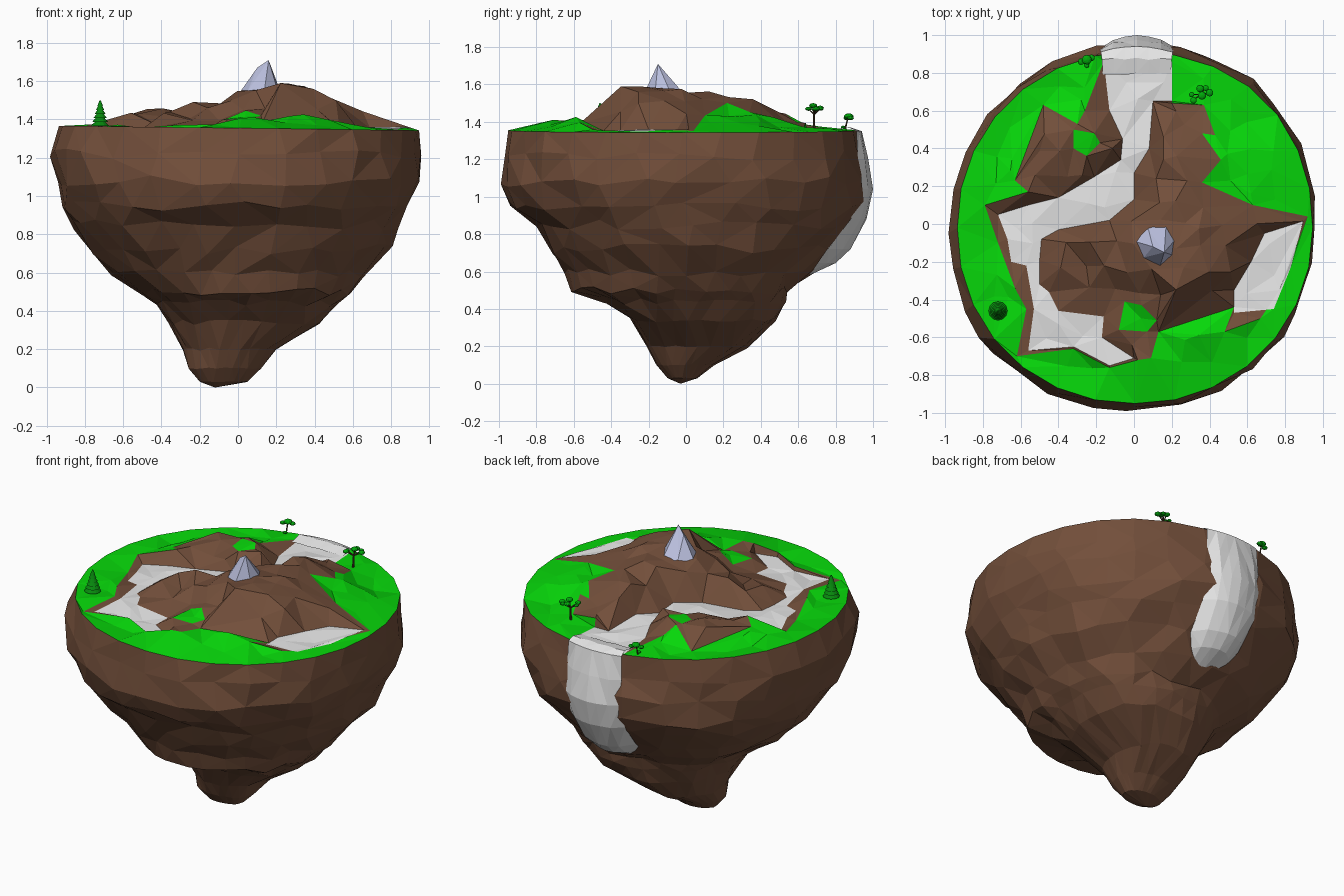
import bpy, bmesh, math, random
from mathutils import Vector, geometry

if "Cube" in bpy.data.objects:
    bpy.data.objects.remove(bpy.data.objects["Cube"])

random.seed(7)


def material(name, rgb):
    m = bpy.data.materials.new(name)
    m.diffuse_color = (*rgb, 1)
    m.use_nodes = True
    m.node_tree.nodes["Principled BSDF"].inputs["Base Color"].default_value = m.diffuse_color
    return m


ROCK = material("brown_rock", (0.17, 0.078, 0.043))
GRASS = material("bright_grass", (0.002, 0.68, 0.003))
WATER = material("pale_water", (0.8, 0.8, 0.8))
SNOW = material("blue_snow", (0.50, 0.53, 0.74))
LEAF = material("leaf_green", (0.0, 0.40, 0.003))
PINE = material("pine_green", (0.002, 0.25, 0.004))
BARK = material("dark_bark", (0.07, 0.045, 0.02))


def make_object(name, verts, faces, mats):
    me = bpy.data.meshes.new(name)
    me.from_pydata([tuple(v) for v in verts], [], faces)
    for m in mats:
        me.materials.append(m)
    bm = bmesh.new()
    bm.from_mesh(me)
    bmesh.ops.triangulate(bm, faces=[f for f in bm.faces if len(f.verts) == 4])
    bm.to_mesh(me)
    bm.free()
    ob = bpy.data.objects.new(name, me)
    bpy.context.collection.objects.link(ob)
    return ob


# Rock body: stacked irregular rings, (height, x min, x max, y min, y max)
N = 28
RINGS = [(1.35, -.935, .945, -.95, .91), (1.22, -.98, .97, -.97, .935),
         (1.08, -.955, .96, -1.0, .965), (.95, -.925, .90, -.95, .95),
         (.85, -.87, .86, -.81, .88), (.72, -.76, .80, -.73, .77),
         (.60, -.66, .66, -.66, .69), (.50, -.49, .59, -.62, .55),
         (.44, -.43, .53, -.43, .53), (.34, -.36, .43, -.30, .48),
         (.20, -.29, .20, -.21, .34), (.10, -.26, .12, -.16, .15),
         (.03, -.20, .05, -.10, .06)]


def lobe(a, degrees, width):
    d = (math.degrees(a) - degrees + 180) % 360 - 180
    return math.exp(-(d / width) ** 2)


body = []
for k, (z, x0, x1, y0, y1) in enumerate(RINGS):
    for i in range(N):
        a = 2 * math.pi * (i + (0 if k == 0 else random.uniform(-.25, .25) * min(1, z * 1.5))) / N
        r = 1 if k == 0 else random.uniform(.978, 1.012)
        # fuller shoulders on the diagonals, and a knob at the front left
        r += .01 * abs(math.sin(2 * a)) + (.09 if 7 <= k <= 9 else .02) * lobe(a, 45, 25)
        r += (.05 if 4 <= k <= 9 else .005) * lobe(a, 225, 25)
        r += .035 * lobe(a, 213, 12) * (k in (1, 2, 3))
        dz = -.012 * math.cos(a) + .005 if k == 0 else random.uniform(-.028, .028) * min(1, z * 1.5)
        body.append(Vector(((x0 + x1) / 2 + (x1 - x0) / 2 * r * math.cos(a),
                            (y0 + y1) / 2 + (y1 - y0) / 2 * r * math.sin(a), z + dz)))
rim = [v.copy() for v in body[:N]]
body.append(Vector((-.12, -.03, 0)))
faces = [(k * N + i, (k + 1) * N + i, (k + 1) * N + (i + 1) % N, k * N + (i + 1) % N)
         for k in range(len(RINGS) - 1) for i in range(N)]
last = (len(RINGS) - 1) * N
faces += [(last + i, len(body) - 1, last + (i + 1) % N) for i in range(N)]
make_object("rock_body", body, faces, [ROCK])

# Ground regions in plan
HIGHLAND = [(-.16, .86), (-.26, .6), (-.3, .53), (-.48, .63), (-.63, .23), (-.56, .17),
            (-.79, .1), (-.72, -.1), (-.63, -.34), (-.57, -.45), (-.62, -.7), (-.32, -.66),
            (-.13, -.76), (.02, -.72), (.09, -.71), (.13, -.57), (.53, -.44), (.48, -.57),
            (.67, -.5), (.77, -.35), (.92, .04), (.63, .1), (.36, .22), (.46, .34),
            (.36, .48), (.43, .47), (.37, .63), (.2, .64), (.2, .86)]
RIVER = [(-.16, .86), (-.13, .6), (-.06, .45), (-.07, .34), (-.21, .25), (-.4, .14),
         (-.56, .1), (-.72, .05), (-.67, -.08), (-.65, -.2), (-.57, -.22), (-.53, -.45),
         (-.56, -.67), (-.32, -.65), (-.13, -.75), (0, -.71), (-.17, -.6), (-.16, -.49),
         (-.4, -.46), (-.45, -.36), (-.5, -.32), (-.5, -.19), (-.49, -.08), (-.4, -.03),
         (-.13, .02), (0, .13), (0, .27), (.08, .4), (.1, .65), (.2, .65), (.2, .86)]
POND = [(.895, .015), (.69, -.05), (.62, -.2), (.53, -.35), (.53, -.47), (.74, -.45), (.83, -.23)]
PATCHES = [[(-.32, .5), (-.21, .48), (-.18, .43), (-.25, .36), (-.32, .4)],
           [(-.05, -.41), (.04, -.43), (.12, -.51), (.07, -.57), (-.08, -.56)]]

# Terrain height controls: (x, y, height)
HILLS = [(.22, -.28, 1.61), (.12, -.1, 1.57), (.3, -.1, 1.58), (.38, -.2, 1.57), (.5, -.1, 1.51),
         (.6, 0, 1.44), (.02, -.15, 1.54), (-.12, -.13, 1.49), (-.25, -.1, 1.48),
         (-.4, -.11, 1.44), (-.25, -.27, 1.41), (-.2, -.4, 1.36), (.1, -.42, 1.44),
         (.2, -.55, 1.39), (.4, -.42, 1.44), (.2, .1, 1.56), (.38, .2, 1.51), (.25, .3, 1.54),
         (.2, .45, 1.47), (.3, .6, 1.38), (.1, .2, 1.48), (-.45, .42, 1.46), (-.25, .42, 1.45),
         (-.3, .3, 1.42), (-.55, .35, 1.43), (-.15, .65, 1.38), (.3, -.62, 1.42), (.7, -.2, 1.34),
         (.72, .25, 1.4), (.6, .6, 1.34), (-.7, .4, 1.36), (-.5, .75, 1.35), (-.8, -.1, 1.35),
         (-.72, -.46, 1.35), (-.3, -.85, 1.34), (.6, -.65, 1.34), (.3, -.85, 1.34),
         (.55, .25, 1.42), (-.05, -.5, 1.39)]


def inside(p, poly):
    hit = False
    for (ax, ay), (bx, by) in zip(poly, poly[1:] + poly[:1]):
        if (ay > p[1]) != (by > p[1]) and p[0] < (bx - ax) * (p[1] - ay) / (by - ay) + ax:
            hit = not hit
    return hit


def edge_distance(p, poly):
    best = 9
    for a, b in zip(poly, poly[1:] + poly[:1]):
        a, b = Vector(a), Vector(b)
        t = max(0, min(1, (p - a).dot(b - a) / (b - a).length_squared))
        best = min(best, (p - a - (b - a) * t).length)
    return best


def height(p):
    d = edge_distance(p, outline)
    if d < .004:
        return min(rim, key=lambda v: (v.xy - p).length).z
    ws = [(1 / ((p[0] - x) ** 2 + (p[1] - y) ** 2 + .0004) ** 1.8, h) for x, y, h in HILLS]
    h = sum(w * v for w, v in ws) / sum(w for w, v in ws) + random.uniform(-.012, .012)
    h = 1.345 + (h - 1.345) * min(1, d / .22)
    if any(inside(p, w) or edge_distance(p, w) < .004 for w in (RIVER, POND)):
        h = min(h, 1.35 + random.uniform(-.01, .012))
    return max(h, 1.335)


# Terrain: triangulate the regions together with scattered points
outline = [(v.x, v.y) for v in rim]
loops = [outline, HIGHLAND, RIVER, POND] + PATCHES
pts, edges = [], []
for loop in loops:
    s = len(pts)
    pts += [Vector(p) for p in loop]
    edges += [(s + i, s + (i + 1) % len(loop)) for i in range(len(loop))]
for gx in range(-7, 8):
    for gy in range(-7, 8):
        p = Vector((gx * .125 + random.uniform(-.04, .04), gy * .125 + random.uniform(-.04, .04)))
        if p.length < .86 and min(edge_distance(p, l) for l in loops) > .04:
            pts.append(p)
v2, _, tris, *_ = geometry.delaunay_2d_cdt(pts, edges, [], 0, 1e-4)
terrain = make_object("terrain", [(p.x, p.y, height(p)) for p in v2],
                      [tuple(t) for t in tris], [ROCK, GRASS, WATER])
for f in terrain.data.polygons:
    c = f.center
    if inside(c, RIVER) or inside(c, POND):
        f.material_index = 2
    elif not inside(c, HIGHLAND) or any(inside(c, q) for q in PATCHES):
        f.material_index = 1

# Waterfall: arched sections swept over the back edge (y, z, half width, edge drop)
PATH = [(.80, 1.352, .18, 0), (.88, 1.37, .185, 0), (.94, 1.35, .19, .02), (.975, 1.2, .195, .05),
        (1.0, 1.04, .195, .06), (.965, .88, .195, .08), (.88, .72, .185, .12),
        (.80, .645, .16, .13), (.67, .585, .13, .1)]
fall, M = [], 7
for y, z, w, drop in PATH:
    for j in range(M):
        u = j / (M - 1) * 2 - 1
        bump = random.uniform(0, .012) if abs(u) > .1 else 0
        fall.append((.015 + u * w, y - drop * abs(u) ** 3 - bump, z))
make_object("waterfall", fall, [(k * M + j, k * M + j + 1, (k + 1) * M + j + 1, (k + 1) * M + j)
            for k in range(len(PATH) - 1) for j in range(M - 1)], [WATER])

# Snowy summit: irregular pyramid with a secondary shoulder
snow = [(.16, -.15, 1.71)]
for i in range(7):
    a = 2 * math.pi * i / 7 + .3
    r = .125 if i % 2 else .1
    snow.append((.125 + r * math.cos(a), -.11 + r * math.sin(a), 1.55 - .02 * (i % 2)))
snow += [(.10, -.12, 1.67)]
make_object("snow_summit", snow, [(8 if i in (2, 3) else 0, i + 1, (i + 1) % 7 + 1) for i in range(7)]
            + [(0, 3, 8), (0, 8, 5)], [SNOW])


def cone(name, loc, r1, r2, h, mat, sides=10):
    bpy.ops.mesh.primitive_cone_add(vertices=sides, radius1=r1, radius2=r2, depth=h,
                                    location=(loc[0], loc[1], loc[2] + h / 2))
    bpy.context.object.name = name
    bpy.context.object.data.materials.append(mat)


def branch(name, a, b, r):
    a, b = Vector(a), Vector(b)
    cone(name, (0, 0, 0), r, r * .7, (b - a).length, BARK, 6)
    ob = bpy.context.object
    ob.location = (a + b) / 2
    ob.rotation_euler = (b - a).to_track_quat('Z', 'Y').to_euler()


def leaves(name, loc, r):
    bpy.ops.mesh.primitive_ico_sphere_add(subdivisions=2, radius=r, location=loc)
    bpy.context.object.name = name
    bpy.context.object.scale = (1, 1, .6)
    bpy.context.object.data.materials.append(LEAF)


# Pine tree: stacked tiers
cone("pine_trunk", (-.72, -.46, 1.34), .012, .01, .05, BARK, 8)
for i in range(6):
    cone("pine_tier", (-.72, -.46, 1.365 + i * .021), .05 - i * .007, .018 - i * .003, .03, PINE, 12)

# Broadleaf tree with several crowns
root, fork = (.345, .685, 1.335), (.35, .685, 1.44)
branch("tree_trunk", root, fork, .008)
for dx, dy, dz, r in [(-.035, -.03, .03, .018), (.05, .01, .03, .02), (0, .032, .035, .02),
                      (.01, -.005, .047, .022), (-.045, .0, .025, .014), (.03, .035, .03, .016)]:
    tip = (fork[0] + dx, fork[1] + dy, fork[2] + dz)
    branch("tree_branch", fork, tip, .004)
    leaves("tree_crown", tip, r)

# Small tree beside the waterfall
branch("small_trunk", (-.25, .845, 1.34), (-.25, .868, 1.43), .005)
leaves("small_crown", (-.25, .87, 1.43), .026)
leaves("small_crown", (-.225, .88, 1.42), .018)
leaves("small_crown", (-.28, .86, 1.42), .018)
leaves("small_bush", (-.25, .84, 1.372), .013)
